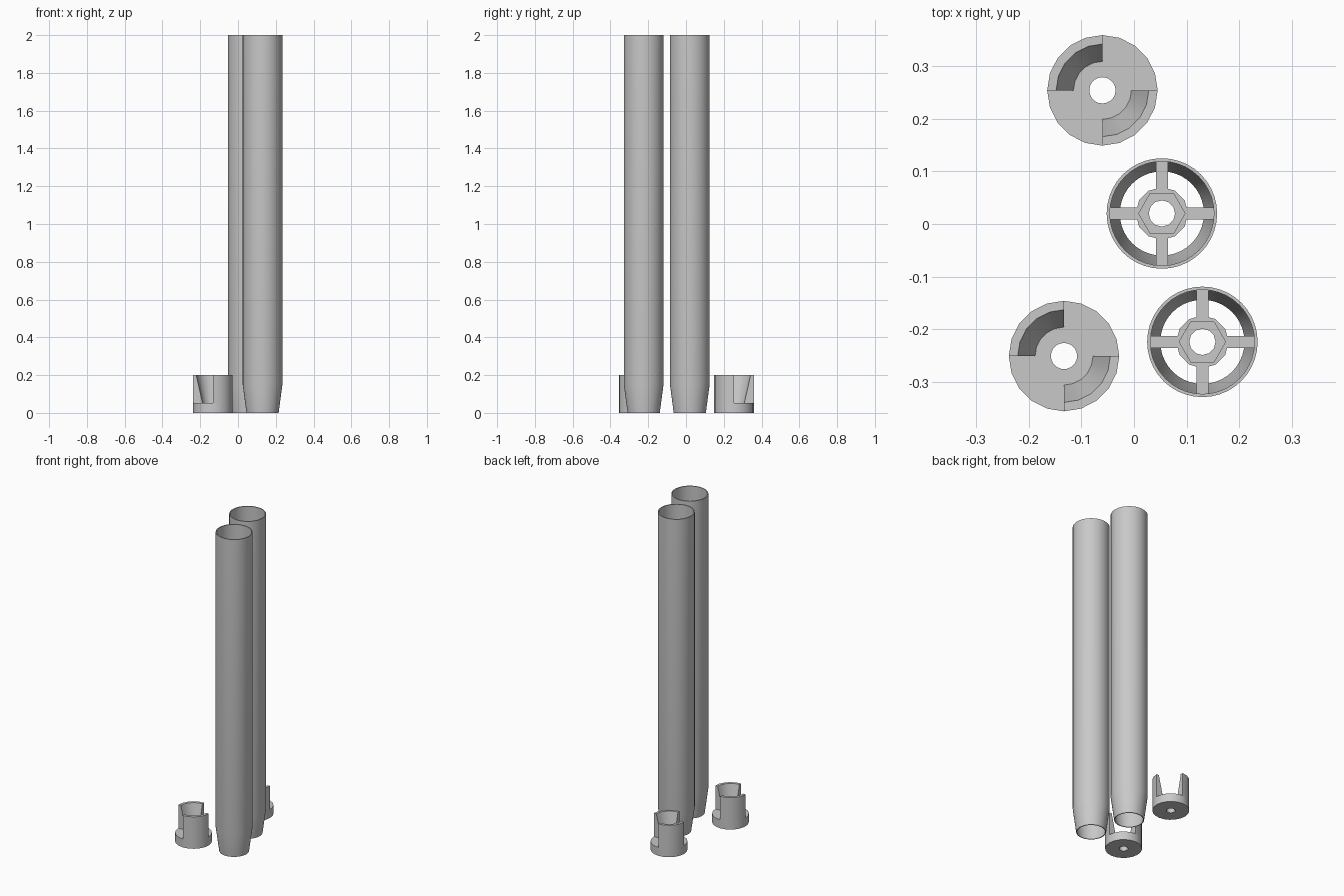
import bpy, bmesh, math

if "Cube" in bpy.data.objects:
    bpy.data.objects.remove(bpy.data.objects["Cube"])

grey = bpy.data.materials.new("plain grey")
grey.diffuse_color = (0.58, 0.58, 0.58, 1)
grey.use_nodes = True
grey.node_tree.nodes["Principled BSDF"].inputs["Base Color"].default_value = grey.diffuse_color


def revolve(bm, profile, steps, start=0.0, sweep=360.0, hexed=()):
    """Spin a closed (radius, z) profile; points listed in hexed follow a hexagon."""
    full = sweep >= 360
    rings = []
    for s in range(steps if full else steps + 1):
        a = math.radians(start + sweep * s / steps)
        ring = []
        for i, (r, z) in enumerate(profile):
            if i in hexed and s % 2:
                r *= math.cos(math.pi / 6)
            ring.append(bm.verts.new((r * math.cos(a), r * math.sin(a), z)))
        rings.append(ring)
    n = len(profile)
    for s in range(steps):
        p, q = rings[s], rings[(s + 1) % len(rings)]
        for i in range(n):
            j = (i + 1) % n
            bm.faces.new((p[i], q[i], q[j], p[j]))
    if not full:
        bm.faces.new(rings[0])
        bm.faces.new(rings[-1][::-1])


def finish(bm, name, x, y):
    bmesh.ops.recalc_face_normals(bm, faces=bm.faces)
    mesh = bpy.data.meshes.new(name)
    bm.to_mesh(mesh)
    bm.free()
    mesh.materials.append(grey)
    ob = bpy.data.objects.new(name, mesh)
    ob.location = (x, y, 0)
    bpy.context.collection.objects.link(ob)
    bpy.ops.object.select_all(action='DESELECT')
    ob.select_set(True)
    bpy.context.view_layer.objects.active = ob
    bpy.ops.object.shade_smooth_by_angle(angle=math.radians(30))


def box(bm, x0, x1, half_width, z0, z1, angle):
    c, s = math.cos(angle), math.sin(angle)
    vs = [bm.verts.new((x * c - y * s, x * s + y * c, z))
          for z in (z0, z1)
          for x, y in ((x0, -half_width), (x1, -half_width), (x1, half_width), (x0, half_width))]
    for f in ((3, 2, 1, 0), (4, 5, 6, 7), (0, 1, 5, 4), (1, 2, 6, 5), (2, 3, 7, 6), (3, 0, 4, 7)):
        bm.faces.new([vs[i] for i in f])


def tube(label, x, y):
    # long thin-walled pipe, tapered at the foot, open at both ends
    bm = bmesh.new()
    revolve(bm, [(0.085, 0), (0.105, 0.15), (0.105, 2), (0.099, 2), (0.099, 0.15), (0.08, 0)], 40)
    finish(bm, label + "_tube", x, y)
    # hub with a hexagonal pocket and a through hole
    bm = bmesh.new()
    revolve(bm, [(0.025, 0.15), (0.05, 0.15), (0.05, 0.2), (0.044, 0.2),
                 (0.044, 0.18), (0.025, 0.18)], 12, hexed=(3, 4))
    finish(bm, label + "_hub", x, y)
    # four spokes joining hub and wall
    bm = bmesh.new()
    for k in range(4):
        box(bm, 0.046, 0.101, 0.0115, 0.15, 0.2, k * math.pi / 2)
    finish(bm, label + "_spokes", x, y)


def coupling(label, x, y):
    # drilled base disc
    bm = bmesh.new()
    revolve(bm, [(0.025, 0), (0.105, 0), (0.105, 0.053), (0.025, 0.053)], 20)
    finish(bm, label + "_coupling_base", x, y)
    # two opposite quarter-turn prongs with sloping inner faces
    bm = bmesh.new()
    for start in (90, 270):
        revolve(bm, [(0.055, 0.053), (0.105, 0.053), (0.105, 0.2), (0.088, 0.2)], 5, start, 90)
    finish(bm, label + "_coupling_prongs", x, y)


tube("rear", 0.053, 0.02)
tube("front", 0.13, -0.224)
coupling("rear", -0.06, 0.254)
coupling("front", -0.133, -0.251)
